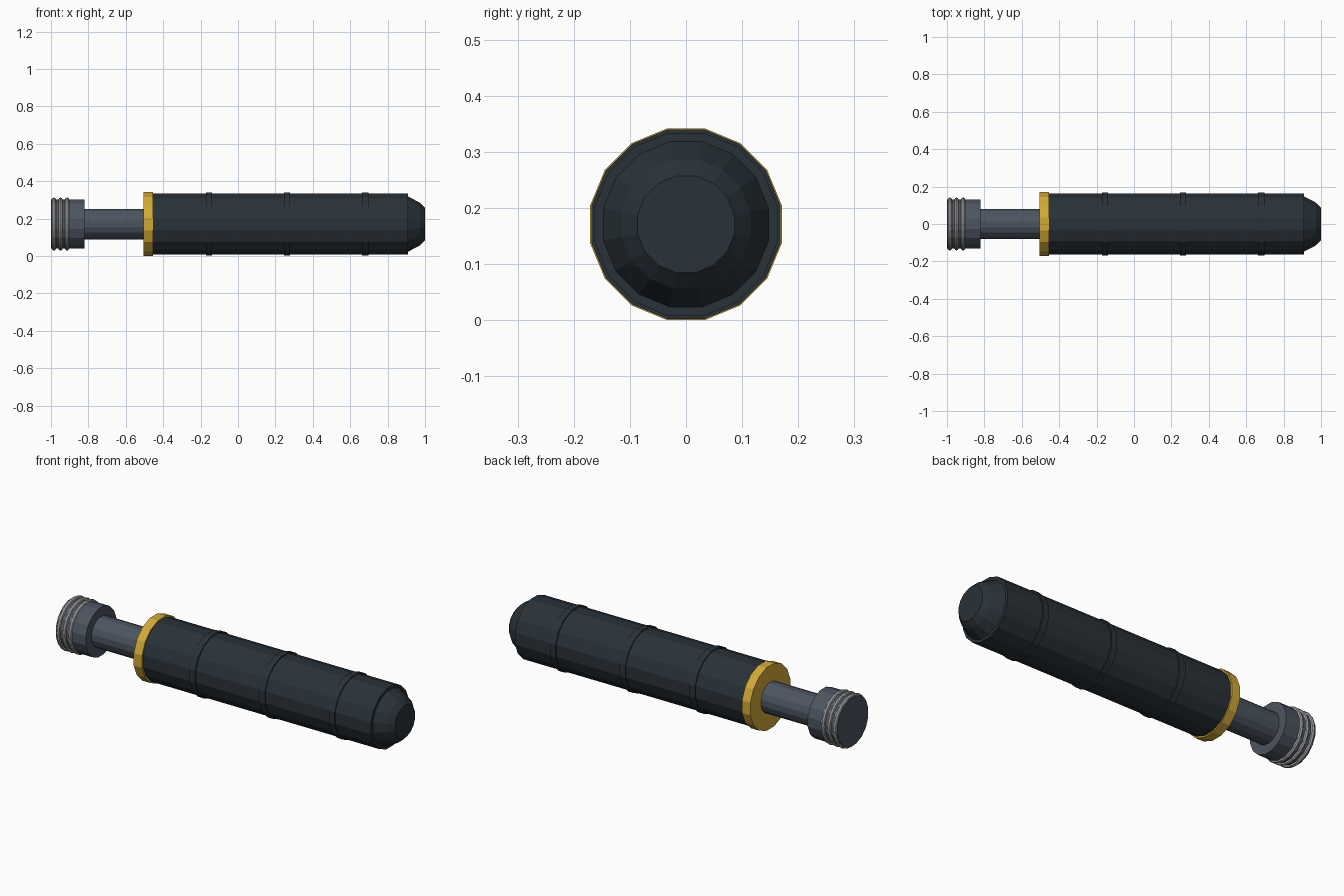
import bpy
import math

cube = bpy.data.objects.get("Cube")
if cube:
    bpy.data.objects.remove(cube, do_unlink=True)

AXIS_Z = 0.171
SIDES = 16


def material(name, rgb):
    mat = bpy.data.materials.new(name)
    mat.use_nodes = True
    color = (*rgb, 1)
    mat.diffuse_color = color
    mat.node_tree.nodes["Principled BSDF"].inputs["Base Color"].default_value = color
    return mat


dark = material("dark slate", (0.022, 0.032, 0.040))
steel = material("blue grey steel", (0.072, 0.090, 0.118))
silver = material("light grey metal", (0.38, 0.38, 0.38))
gold = material("gold", (0.64, 0.40, 0.038))


def lathe(name, profile, mat):
    """Spin (x, radius) points around the long axis, with flat facets and capped ends."""
    verts, faces = [], []
    for x, r in profile:
        for i in range(SIDES):
            a = math.tau * (i + 0.5) / SIDES
            verts.append((x, r * math.cos(a), AXIS_Z + r * math.sin(a)))
    for k in range(len(profile) - 1):
        for i in range(SIDES):
            j = (i + 1) % SIDES
            a, b = k * SIDES, (k + 1) * SIDES
            faces.append((a + i, a + j, b + j, b + i))
    last = (len(profile) - 1) * SIDES
    faces.append(tuple(reversed(range(SIDES))))
    faces.append(tuple(range(last, last + SIDES)))
    mesh = bpy.data.meshes.new(name)
    mesh.from_pydata(verts, [], faces)
    mesh.materials.append(mat)
    obj = bpy.data.objects.new(name, mesh)
    bpy.context.collection.objects.link(obj)
    return obj


# Outer tube with tapered nose
lathe("outer_tube", [(-0.46, 0.166), (0.91, 0.166)], dark)
lathe("nose_cap", [(0.90, 0.150), (0.91, 0.150), (0.972, 0.117), (1.0, 0.088)], dark)

# Raised bands along the tube
for i, x in enumerate((-0.155, 0.262, 0.68)):
    lathe(f"tube_band_{i + 1}", [(x - 0.017, 0.172), (x + 0.017, 0.172)], dark)

# Collar, rod and piston head
lathe("collar", [(-0.505, 0.174), (-0.455, 0.174)], gold)
lathe("piston_rod", [(-0.83, 0.083), (-0.49, 0.083)], steel)
lathe("piston_head", [(-1.0, 0.133), (-0.82, 0.133)], steel)

# Rounded rings on the piston head
for i, x in enumerate((-0.984, -0.949, -0.914)):
    bpy.ops.mesh.primitive_torus_add(
        major_segments=24, minor_segments=8, major_radius=0.131, minor_radius=0.011,
        location=(x, 0, AXIS_Z), rotation=(0, math.pi / 2, 0))
    ring = bpy.context.object
    ring.name = f"piston_ring_{i + 1}"
    ring.data.materials.append(silver)
